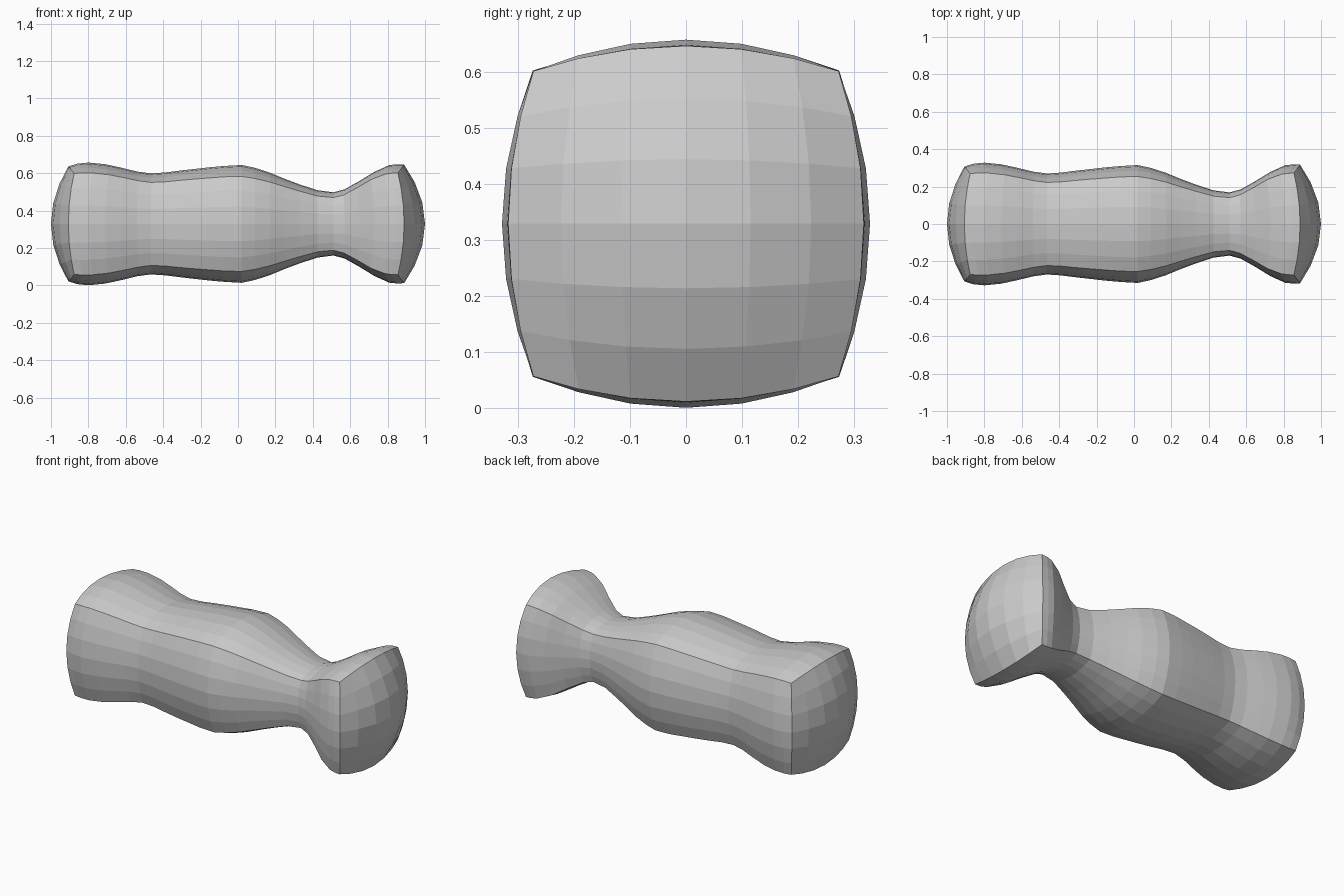
import bpy, bmesh

if "Cube" in bpy.data.objects:
    bpy.data.objects.remove(bpy.data.objects["Cube"])

CZ = 0.329   # height of the long axis
N = 6        # segments along each side of the bulged square section

# Long profile: x, radius at side middle, radius at corner
PROFILE = [
    (-0.907, .307, .270), (-0.86, .322, .273), (-0.80, .328, .272),
    (-0.71, .319, .263), (-0.63, .302, .249), (-0.54, .280, .231),
    (-0.465, .270, .222), (-0.39, .275, .225), (-0.31, .285, .233),
    (-0.23, .294, .240), (-0.15, .303, .246), (-0.07, .310, .252),
    (0.02, .315, .254), (0.09, .300, .243), (0.17, .274, .224),
    (0.25, .241, .199), (0.33, .211, .175), (0.425, .180, .149),
    (0.51, .169, .141), (0.57, .185, .155), (0.65, .230, .194),
    (0.73, .279, .237), (0.81, .315, .265), (0.85, .318, .271),
    (0.888, .317, .272),
]


def warp(i):
    s = -1 + 2 * i / N
    return s + 0.1 * s * (1 - s * s)


def corner_x(x):
    # corner curves are a little shorter than the side middles
    if x < -0.465:
        return -0.465 + (x + 0.465) * 0.93
    if x > 0.51:
        return 0.51 + (x - 0.51) * 0.913
    return x


def section_point(x, rm, rc, u, v):
    bu, bv = 1 - u * u, 1 - v * v
    y = u * (rc + (rm - rc) * bv)
    z = v * (rc + (rm - rc) * bu)
    xc = corner_x(x)
    return xc + (x - xc) * (bu + bv), y, z + CZ


bm = bmesh.new()

# Body: rings of the bulged square section joined along x
border = ([(i, 0) for i in range(N)] + [(N, i) for i in range(N)]
          + [(N - i, N) for i in range(N)] + [(0, N - i) for i in range(N)])
rings = [[bm.verts.new(section_point(x, rm, rc, warp(i), warp(j))) for i, j in border]
         for x, rm, rc in PROFILE]
for a, b in zip(rings, rings[1:]):
    for k in range(len(border)):
        m = (k + 1) % len(border)
        bm.faces.new((a[k], a[m], b[m], b[k]))

# Domed ends: grids that share the border of the end rings
for ring, (x, rm, rc), tip in ((rings[0], PROFILE[0], -1.0), (rings[-1], PROFILE[-1], 1.0)):
    grid = dict(zip(border, ring))
    rise = tip - (2 * x - corner_x(x))
    for i in range(1, N):
        for j in range(1, N):
            u, v = warp(i), warp(j)
            px, py, pz = section_point(x, rm, rc, u, v)
            grid[i, j] = bm.verts.new((px + rise * (1 - u * u) * (1 - v * v), py, pz))
    for i in range(N):
        for j in range(N):
            bm.faces.new((grid[i, j], grid[i + 1, j], grid[i + 1, j + 1], grid[i, j + 1]))

bmesh.ops.recalc_face_normals(bm, faces=bm.faces)
mesh = bpy.data.meshes.new("waisted_body")
bm.to_mesh(mesh)
bm.free()
body = bpy.data.objects.new("waisted_body", mesh)
bpy.context.collection.objects.link(body)
